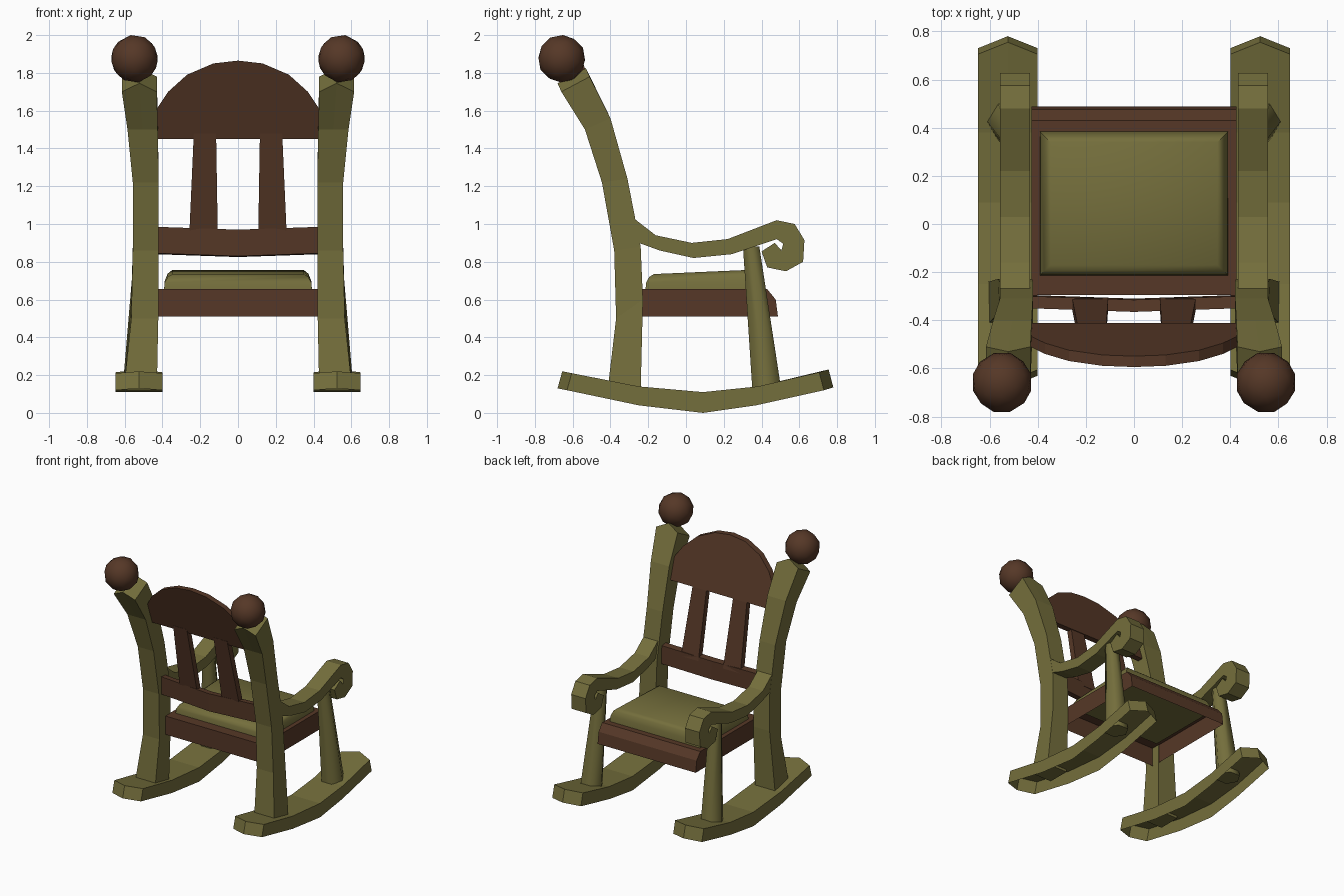
import bpy, bmesh
from math import radians
from mathutils import Matrix

if "Cube" in bpy.data.objects:
    bpy.data.objects.remove(bpy.data.objects["Cube"], do_unlink=True)


def material(name, rgb):
    m = bpy.data.materials.new(name)
    m.use_nodes = True
    m.diffuse_color = (*rgb, 1)
    m.node_tree.nodes["Principled BSDF"].inputs["Base Color"].default_value = (*rgb, 1)
    return m


OLIVE = material("olive wood", (0.175, 0.157, 0.045))
BROWN = material("dark brown wood", (0.092, 0.039, 0.020))


def finish(name, bm, mat, mirror=False, smooth=None):
    bmesh.ops.recalc_face_normals(bm, faces=bm.faces)
    mesh = bpy.data.meshes.new(name)
    bm.to_mesh(mesh)
    bm.free()
    mesh.materials.append(mat)
    ob = bpy.data.objects.new(name, mesh)
    bpy.context.collection.objects.link(ob)
    if mirror:
        ob.modifiers.new("Mirror", "MIRROR")
    if smooth:
        bpy.ops.object.select_all(action="DESELECT")
        ob.select_set(True)
        bpy.context.view_layer.objects.active = ob
        bpy.ops.object.shade_smooth_by_angle(angle=radians(smooth))
    return ob


def loft(rings, skip=(), split_caps=False):
    """Join rings of points; skip leaves ring segments open."""
    bm = bmesh.new()
    rows = [[bm.verts.new(p) for p in r] for r in rings]
    n = len(rows[0])
    for a, b in zip(rows, rows[1:]):
        for i in range(n):
            if i not in skip:
                j = (i + 1) % n
                bm.faces.new((a[i], a[j], b[j], b[i]))
    for r in (rows[0], rows[-1]):
        if split_caps:
            bm.faces.new((r[0], r[1], r[2], r[5]))
            bm.faces.new((r[2], r[3], r[4], r[5]))
        else:
            bm.faces.new(r)
    for v in [v for v in bm.verts if not v.link_faces]:
        bm.verts.remove(v)
    return bm


def prism(outline, x0, x1, skip=()):
    """Extrude a side outline (y, z) across x."""
    return loft([[(x, y, z) for y, z in outline] for x in (x0, x1)], skip)


def ridged(a, b, x0, x1, tip=(0, 0)):
    """Six-point beam section whose middle can be pushed out to a peak."""
    xm = (x0 + x1) / 2
    am, bm_ = [(xm, p[0] + tip[0], p[1] + tip[1]) for p in (a, b)]
    return [(x0, *a), (x0, *b), bm_, (x1, *b), (x1, *a), am]


# Rockers: curved beams, peaked at both ends and hollow underneath
rows = [((-.63, .12), (-.605, .21), (-.05, .01)),
        ((-.25, .04), (-.25, .14), (0, 0)),
        ((.09, 0), (.09, .11), (0, 0)),
        ((.37, .04), (.38, .14), (0, 0)),
        ((.73, .12), (.705, .215), (.05, .015))]
finish("rockers", loft([ridged(a, b, .40, .648, t) for a, b, t in rows],
                       skip=(4, 5), split_caps=True), OLIVE, mirror=True)

# Back posts: back edge, front edge, inner and outer x
rows = [((-.415, .12), (-.24, .12), .43, .605),
        ((-.37, .50), (-.228, .60), .422, .565),
        ((-.38, .86), (-.24, .88), .42, .557),
        ((-.445, 1.22), (-.31, 1.24), .42, .557),
        ((-.535, 1.50), (-.40, 1.56), .425, .585),
        ((-.66, 1.70), (-.51, 1.78), .43, .615)]
rings = [ridged(*r) for r in rows[:-1]] + [ridged(*rows[-1], tip=(-.02, .045))]
finish("back_posts", loft(rings, split_caps=True), OLIVE, mirror=True)

# Post balls
bm = bmesh.new()
bmesh.ops.create_icosphere(bm, subdivisions=2, radius=.127,
                           matrix=Matrix.Translation((.548, -.658, 1.875))
                           @ Matrix.Rotation(radians(28), 4, "X"))
finish("post_balls", bm, BROWN, mirror=True, smooth=50)

# Armrests with a scrolled front end
arm = [(-.30, 1.04), (-.27, 1.025), (-.16, .94), (.03, .90), (.22, .92),
       (.48, 1.02), (.575, 1.0), (.627, .915), (.62, .80), (.53, .75),
       (.43, .77), (.40, .855), (.47, .90), (.505, .86), (.515, .895),
       (.48, .92), (.24, .84), (.04, .82), (-.14, .86), (-.25, .90), (-.30, .92)]
finish("armrests", prism(arm, .432, .556), OLIVE, mirror=True)

# Tapered front supports under the armrests
bm = bmesh.new()
bmesh.ops.create_cone(bm, cap_ends=True, segments=6, radius1=.088,
                      radius2=.05, depth=1)
shear = Matrix(((1, 0, -.025, .51), (0, 1, -.082, .386),
                (0, 0, .75, .505), (0, 0, 0, 1)))
xs = max(v.co.x for v in bm.verts)
if xs < .087:  # keep a corner pointing outwards
    bmesh.ops.rotate(bm, verts=bm.verts, matrix=Matrix.Rotation(radians(30), 3, "Z"))
bm.transform(shear)
finish("arm_supports", bm, OLIVE, mirror=True, smooth=65)

# Seat frame: hollow underneath, chamfered front edge
seat = [(-.295, .51), (-.295, .655), (.43, .655), (.475, .60), (.487, .51)]
finish("seat", prism(seat, -.425, .425, skip=(4,)), BROWN)

# Cushion: rounded rim, rising slightly to the front
rings = []
for inset, h in ((0, -.01), (.004, .04), (.02, .075), (.045, .093)):
    x, y0, y1 = .392 - inset, -.215 + inset, .385 - inset
    hb = h * .86
    rings.append([(-x, y0, .655 + hb), (x, y0, .655 + hb),
                  (x, y1, .655 + h * 1.1), (-x, y1, .655 + h * 1.1)])
finish("cushion", loft(rings), OLIVE, smooth=50)


# Backrest pieces lean backwards with height
def leaning(front, back, outline):
    """Slab from an (x, z) outline; front and back give y for a height."""
    return loft([[(x, f(z), z) for x, z in outline] for f in (front, back)])


def crest_front(z):
    return -.412 - .33 * (z - 1.45)


half = [(.43, 1.45), (.43, 1.61), (.37, 1.70), (.27, 1.79), (.13, 1.85)]
outline = half + [(0, 1.865)] + [(-x, z) for x, z in reversed(half)]
finish("crest_panel", leaning(crest_front, lambda z: crest_front(z) - .045, outline), BROWN)

# Lower rail, bowed at the middle
rail = [[(x, -.30 - d, .98 - d), (x, -.35 - d, .985 - d),
         (x, -.345 - d, .845 - d), (x, -.295 - d, .84 - d)]
        for x, d in ((-.43, 0), (0, .015), (.43, 0))]
finish("lower_rail", loft(rail), BROWN)

# Slats between rail and crest
slat = [(.107, .94), (.258, .94), (.234, 1.48), (.116, 1.48)]
finish("back_slats", leaning(lambda z: -.305 - .22 * (z - .94),
                             lambda z: -.35 - .22 * (z - .94), slat), BROWN, mirror=True)
